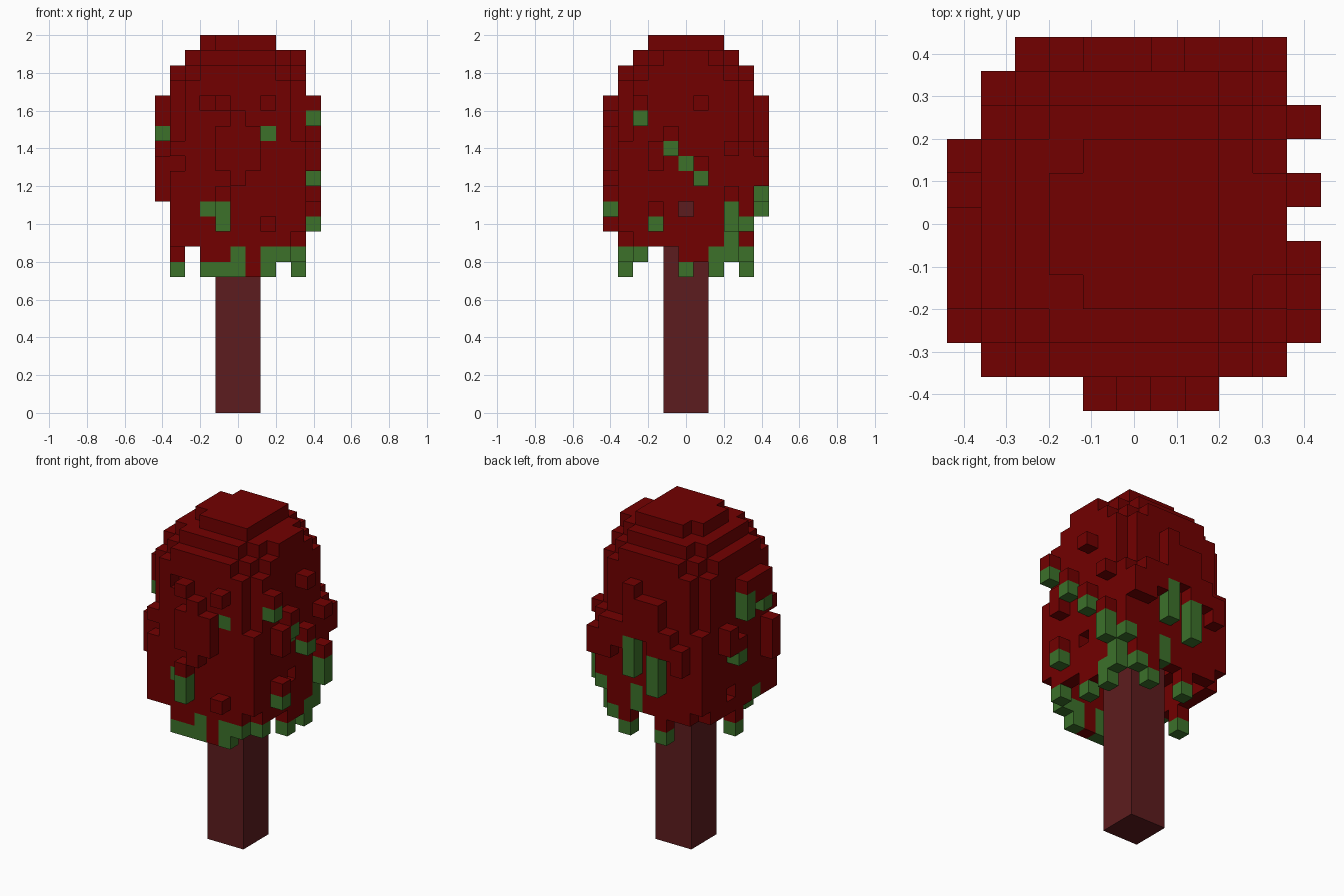
import bpy
import bmesh
from mathutils import Vector

old = bpy.data.objects.get("Cube")
if old:
    bpy.data.objects.remove(old, do_unlink=True)

CELL = 0.08


def material(name, colour):
    """Fully matt flat colour."""
    mat = bpy.data.materials.new(name)
    mat.use_nodes = True
    mat.diffuse_color = (*colour, 1)
    node = mat.node_tree.nodes["Principled BSDF"]
    node.inputs["Base Color"].default_value = (*colour, 1)
    node.inputs["Roughness"].default_value = 1
    node.inputs["Specular IOR Level"].default_value = 0
    return mat


RED = material("dark red leaves", (0.168, 0, 0))
GREEN = material("green leaf tips", (0.045, 0.165, 0.023))
BARK = material("dark bark", (0.108, 0.0115, 0.013))

leaves = {}  # cell position -> material index (red or green)


def strand(place, across, top, bottom, greens):
    """A hanging column of cells whose lowest cells are green."""
    for z in range(bottom, top + 1):
        leaves[place(across, z)] = int(z < bottom + greens)


def side(axis, sign, ring):
    """Maps (across, height) to a cell on one side of the crown."""
    def place(across, z):
        return (sign * ring, across, z) if axis == "x" else (across, sign * ring, z)
    return place


def crown_cell(x, y, z):
    """Rounded block that steps in at the top and is hollow beneath."""
    wide, total = max(abs(x), abs(y)), abs(x) + abs(y)
    if z == 24:
        return wide <= 2 and not (x == -2 and abs(y) == 2)
    if z == 23:
        return (wide <= 3 and total <= 5) or (x == 4 and abs(y) <= 1)
    if z >= 21:
        return wide <= 4 and total <= 28 - z
    if z >= 18:
        return wide <= 4 and total <= 7
    if z < 14 and wide <= (3 if z < 13 else 2):
        return False
    return wide <= 4 and (z > 11 or total < 8 or (x < 0 and y < 0))


# Crown body
for z in range(11, 25):
    for x in range(-4, 5):
        for y in range(-4, 5):
            if crown_cell(x, y, z):
                leaves[x, y, z] = 0

# Gaps in the crown
for gap in [(4, 0, 13), (3, 0, 13), (-2, -4, 20), (-4, -4, 16), (-4, 1, 12)]:
    leaves.pop(gap, None)

# Raised clumps and strands on each side: across, top, bottom, green cells
front, back = side("y", -1, 5), side("y", 1, 5)
left, right = side("x", 1, 5), side("x", -1, 5)
for args in [(-1, 18, 16, 0), (0, 19, 15, 0), (1, 18, 16, 0), (2, 20, 20, 0),
             (-1, 20, 20, 0), (2, 12, 12, 0), (-1, 14, 12, 2)]:
    strand(front, *args)
for args in [(-3, 16, 15, 0), (-2, 17, 16, 0), (-1, 19, 13, 3), (0, 19, 17, 0),
             (1, 20, 14, 3), (2, 17, 16, 0), (3, 17, 15, 0), (4, 16, 15, 0)]:
    strand(back, *args)
for args in [(-3, 20, 19, 1), (-1, 18, 17, 1), (1, 16, 15, 1), (3, 14, 12, 2),
             (3, 17, 17, 0), (-2, 13, 12, 1), (1, 20, 20, 0), (-2, 17, 16, 0)]:
    strand(left, *args)
for args in [(-3, 16, 14, 0), (-2, 20, 18, 1), (-1, 20, 19, 0), (0, 20, 18, 2),
             (1, 16, 15, 1), (2, 17, 16, 0)]:
    strand(right, *args)

# Green cells flush with the crown
for cell in [(2, -4, 18), (-2, -4, 13), (4, 0, 16), (4, 3, 11), (4, 4, 12),
             (1, 4, 12), (1, 4, 11), (-4, -2, 11)]:
    leaves[cell] = 1

# Tips hanging below the rim
front, back = side("y", -1, 4), side("y", 1, 4)
left, right = side("x", 1, 4), side("x", -1, 4)
for args in [(-2, 10, 9, 1), (-1, 10, 9, 1), (0, 10, 9, 2), (1, 10, 9, 0),
             (2, 10, 9, 2), (3, 10, 10, 1)]:
    strand(front, *args)
for args in [(-1, 10, 9, 1), (2, 10, 9, 1), (3, 10, 10, 1)]:
    strand(back, *args)
for args in [(-3, 10, 10, 1), (0, 10, 9, 1), (1, 10, 10, 0), (2, 10, 9, 2), (3, 11, 10, 2)]:
    strand(left, *args)
strand(right, 0, 10, 9, 1)


def add_object(name, bm, mats):
    mesh = bpy.data.meshes.new(name)
    bm.to_mesh(mesh)
    bm.free()
    for mat in mats:
        mesh.materials.append(mat)
    obj = bpy.data.objects.new(name, mesh)
    bpy.context.collection.objects.link(obj)


# Leaf crown: only the outward faces of the cells
bm = bmesh.new()
corners = {}


def corner(point):
    key = tuple(round(2 * c) for c in point)
    if key not in corners:
        corners[key] = bm.verts.new(point * CELL)
    return corners[key]


for cell, tint in leaves.items():
    middle = Vector(cell) + Vector((0, 0, 0.5))
    for axis in range(3):
        for sign in (-1, 1):
            out = Vector((0, 0, 0))
            out[axis] = sign
            if tuple(int(c) for c in Vector(cell) + out) in leaves:
                continue
            u = Vector((0, 0, 0))
            u[(axis + 1) % 3] = 0.5
            v = out.cross(u)
            centre = middle + out / 2
            ring = [centre - u - v, centre + u - v, centre + u + v, centre - u + v]
            bm.faces.new([corner(p) for p in ring]).material_index = tint
add_object("leaf_crown", bm, [RED, GREEN])

# Trunk, reaching up into the hollow of the crown
bm = bmesh.new()
bmesh.ops.create_cube(bm, size=1)
bmesh.ops.scale(bm, verts=bm.verts, vec=(3 * CELL, 3 * CELL, 14 * CELL))
bmesh.ops.translate(bm, verts=bm.verts, vec=(0, 0, 7 * CELL))
add_object("trunk", bm, [BARK])
